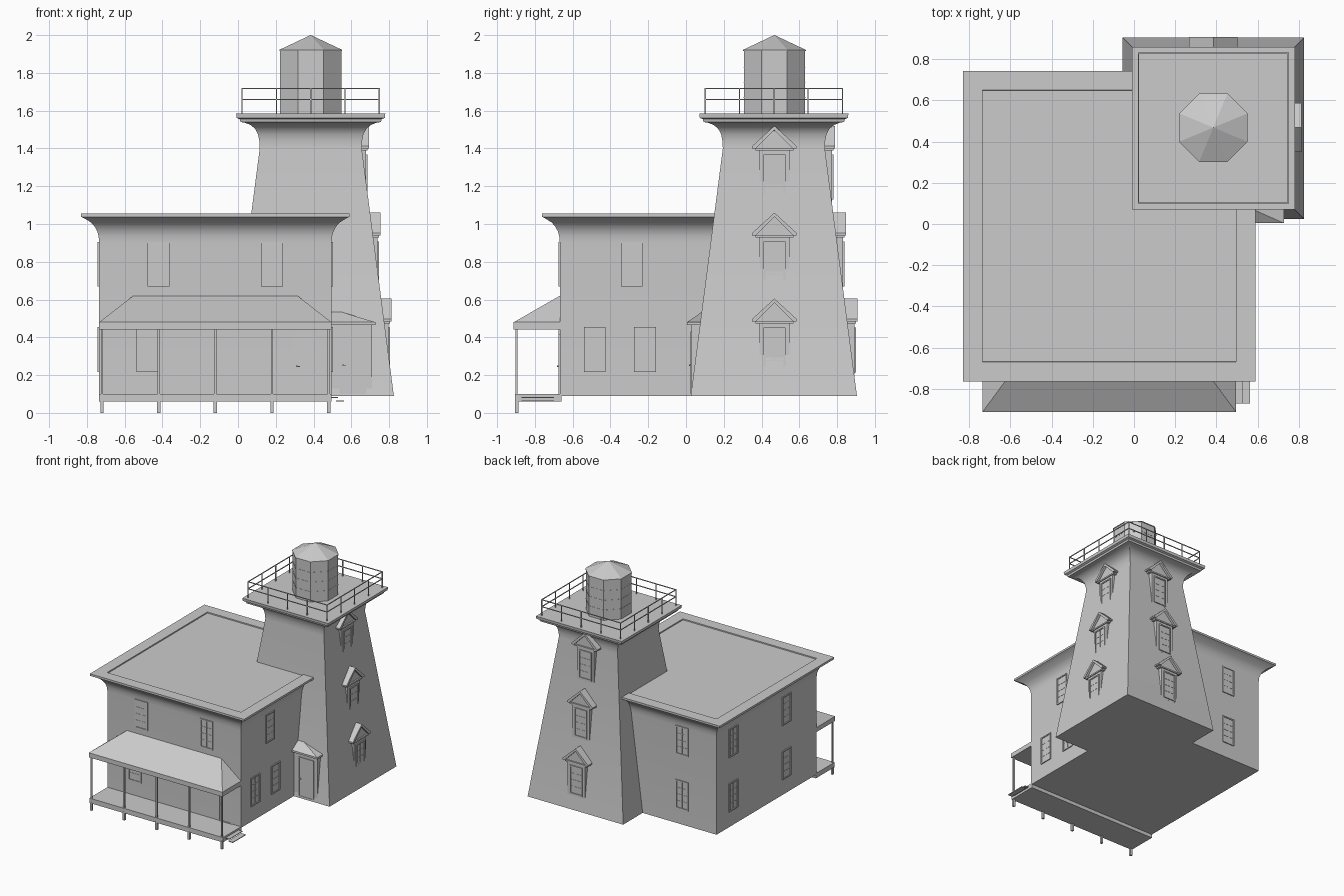
import bpy, bmesh
from math import pi, cos, sin
from mathutils import Matrix, Vector

if "Cube" in bpy.data.objects:
    bpy.data.objects.remove(bpy.data.objects["Cube"])

I = Matrix.Identity(4)


def finish(name, bm, smooth=False):
    bmesh.ops.recalc_face_normals(bm, faces=bm.faces)
    me = bpy.data.meshes.new(name)
    bm.to_mesh(me)
    bm.free()
    ob = bpy.data.objects.new(name, me)
    bpy.context.collection.objects.link(ob)
    if smooth:
        bpy.ops.object.select_all(action='DESELECT')
        ob.select_set(True)
        bpy.context.view_layer.objects.active = ob
        bpy.ops.object.shade_smooth_by_angle(angle=0.5)
    return ob


def loft(bm, rings, M=I):
    """Skin a list of equal-length point rings and cap both ends."""
    vs = [[bm.verts.new(M @ Vector(p)) for p in r] for r in rings]
    n = len(vs[0])
    for a, b in zip(vs, vs[1:]):
        for i in range(n):
            bm.faces.new((a[i], a[(i + 1) % n], b[(i + 1) % n], b[i]))
    bm.faces.new(vs[0])
    bm.faces.new(vs[-1])


def prism(bm, pts, y0, y1, M=I):
    loft(bm, [[(x, y, z) for x, z in pts] for y in (y0, y1)], M)


def box(bm, x0, x1, y0, y1, z0, z1, M=I):
    prism(bm, [(x0, z0), (x1, z0), (x1, z1), (x0, z1)], y0, y1, M)


def rect(x0, x1, y0, y1, z, o=0):
    return [(x0 - o, y0 - o, z), (x1 + o, y0 - o, z), (x1 + o, y1 + o, z), (x0 - o, y1 + o, z)]


def place(x, y, z, turns):
    """Local -y faces outwards; turns are quarter turns about z."""
    return Matrix.Translation((x, y, z)) @ Matrix.Rotation(turns * pi / 2, 4, 'Z')


def frame(bm, w, h, t, out, M):
    for s in (-1, 1):
        a, b = sorted((s * w, s * (w - t)))
        box(bm, a, b, -out, .01, 0, h, M)
    for z in (0, h - t):
        box(bm, -w + t, w - t, -out, .01, z, z + t, M)


def window(name, M):
    bm = bmesh.new()
    w, h = .058, .237
    frame(bm, w, h, .01, .008, M)
    box(bm, -w + .01, w - .01, -.002, .01, .01, h - .01, M)
    box(bm, -.002, .002, -.004, .005, .01, h - .01, M)
    for f in (.27, .5, .73):
        box(bm, -w + .01, w - .01, -.004, .005, h * f - .002, h * f + .002, M)
    finish(name, bm)


def door(name, w, h, M):
    bm = bmesh.new()
    frame(bm, w, h, .008, .006, M)
    box(bm, -w + .008, w - .008, -.003, .01, .008, h - .008, M)
    box(bm, -w + .014, -w + .022, -.014, 0, h * .45, h * .45 + .008, M)
    box(bm, -w + .014, -w + .034, -.014, -.010, h * .45 + .002, h * .45 + .006, M)
    finish(name, bm)


# house walls with the curved cornice and shallow recessed roof
HX0, HX1, HY0, HY1 = -.735, .495, -.668, .648
prof = [(0, .09), (0, .9), (.003, .935), (.01, .96), (.023, .985), (.043, 1.008), (.07, 1.025),
        (.082, 1.032), (.095, 1.038), (.095, 1.055), (.001, 1.055), (0, 1.046)]
bm = bmesh.new()
loft(bm, [rect(HX0, HX1, HY0, HY1, z, o) for o, z in prof])
finish("house_body", bm, True)

# tapered tower with flared gallery
TX, TY = .385, .465
prof = [(.44, .09), (.27, 1.40), (.272, 1.44), (.279, 1.475), (.295, 1.505), (.32, 1.525), (.348, 1.536),
        (.372, 1.54), (.376, 1.555), (.392, 1.562), (.395, 1.585)]
bm = bmesh.new()
loft(bm, [rect(TX, TX, TY, TY, z, o) for o, z in prof])
finish("tower_body", bm, True)

# gallery railing
bm = bmesh.new()
R, t = .363, .003
for k in range(4):
    M = place(TX, TY, 0, k)
    for z in (1.66, 1.718):
        box(bm, -R - t, R + t, -R - t, -R + t, z - t, z + t, M)
    for i in range(4):
        x = -R + i * R / 2
        box(bm, x - t, x + t, -R - t, -R + t, 1.58, 1.718, M)
finish("gallery_railing", bm)

# octagonal lantern room, glazing bars and roof
def octagon(apothem, z):
    r = apothem / cos(pi / 8)
    return [(TX + r * cos(pi / 8 + i * pi / 4), TY + .003 + r * sin(pi / 8 + i * pi / 4), z) for i in range(8)]

bm = bmesh.new()
loft(bm, [octagon(.162, 1.58), octagon(.162, 1.92)])
finish("lantern_room", bm)
bm = bmesh.new()
for z in (1.67, 1.75, 1.83):
    loft(bm, [octagon(.1635, z - .002), octagon(.1635, z + .002)])
finish("lantern_glazing_bars", bm)
bm = bmesh.new()
loft(bm, [octagon(.166, 1.915), octagon(.166, 1.922), octagon(.001, 2.0)])
finish("lantern_roof", bm)

# dormer windows on the two outer tower faces
def dormer(name, M):
    bm = bmesh.new()
    box(bm, -.08, .08, .004, .075, -.012, .27, M)
    box(bm, -.1, .1, -.004, .075, .258, .27, M)
    prism(bm, [(-.1, .27), (.1, .27), (0, .375)], .008, .075, M)
    for s in (-1, 1):
        prism(bm, [(s * .118, .27), (s * .118, .282), (0, .39), (0, .368), (s * .098, .27)], -.012, .08, M)
    finish(name + "_hood", bm)
    window(name + "_window", M @ Matrix.Translation((0, .004, 0)))

for i, z in enumerate((.215, .67, 1.13)):
    half = .44 - .13 * (z - .09)
    dormer(f"tower_right_{i}", place(TX + half - .008, TY + .003, z, 1))
    dormer(f"tower_back_{i}", place(TX, TY + half + .006, z, 2))

# house windows: x, y, z, quarter turns
LO, UP = .217, .668
spots = {"front": (0, [(-.42, UP), (.18, UP), (-.48, LO)]),
         "right": (1, [(-.287, UP), (-.483, LO), (-.217, LO)]),
         "back": (2, [(-.42, UP), (-.42, LO)]),
         "left": (3, [(.43, UP), (-.27, UP), (.43, LO), (-.27, LO)])}
for side, (k, places) in spots.items():
    for i, (u, z) in enumerate(places):
        x, y = [(u, HY0), (HX1, u), (u, HY1), (HX0, u)][k]
        window(f"house_{side}_window_{i}", place(x, y, z, k))

# porch: deck, posts, hipped roof, steps
bm = bmesh.new()
box(bm, HX0, HX1, -.905, HY0 + .01, .06, .10)
finish("porch_deck", bm)
bm = bmesh.new()
for i in range(5):
    x = -.72 + i * .3
    box(bm, x - .006, x + .006, -.903, -.891, .09, .45)
    box(bm, x - .009, x + .009, -.906, -.888, 0, .07)
finish("porch_posts", bm)
bm = bmesh.new()
loft(bm, [rect(HX0, HX1, -.912, HY0 + .005, .442), rect(HX0, HX1, -.912, HY0 + .005, .48),
          rect(-.555, .315, HY0, HY0 + .005, .62)])
finish("porch_roof", bm)
bm = bmesh.new()
box(bm, .485, .53, -.87, -.70, .079, .085)
box(bm, .52, .562, -.87, -.70, .06, .066)
finish("porch_steps", bm)

# tower entry in the corner beside the house
bm = bmesh.new()
box(bm, .48, .71, .03, .16, .09, .47)
finish("entry_walls", bm)
bm = bmesh.new()
loft(bm, [rect(.48, .727, .004, .16, .465), rect(.48, .727, .004, .16, .48),
          rect(.48, .545, .085, .16, .535)])
finish("entry_roof", bm)
door("entry_door", .07, .33, place(.608, .03, .10, 0))
door("porch_door", .058, .315, place(.352, HY0, .10, 0))
